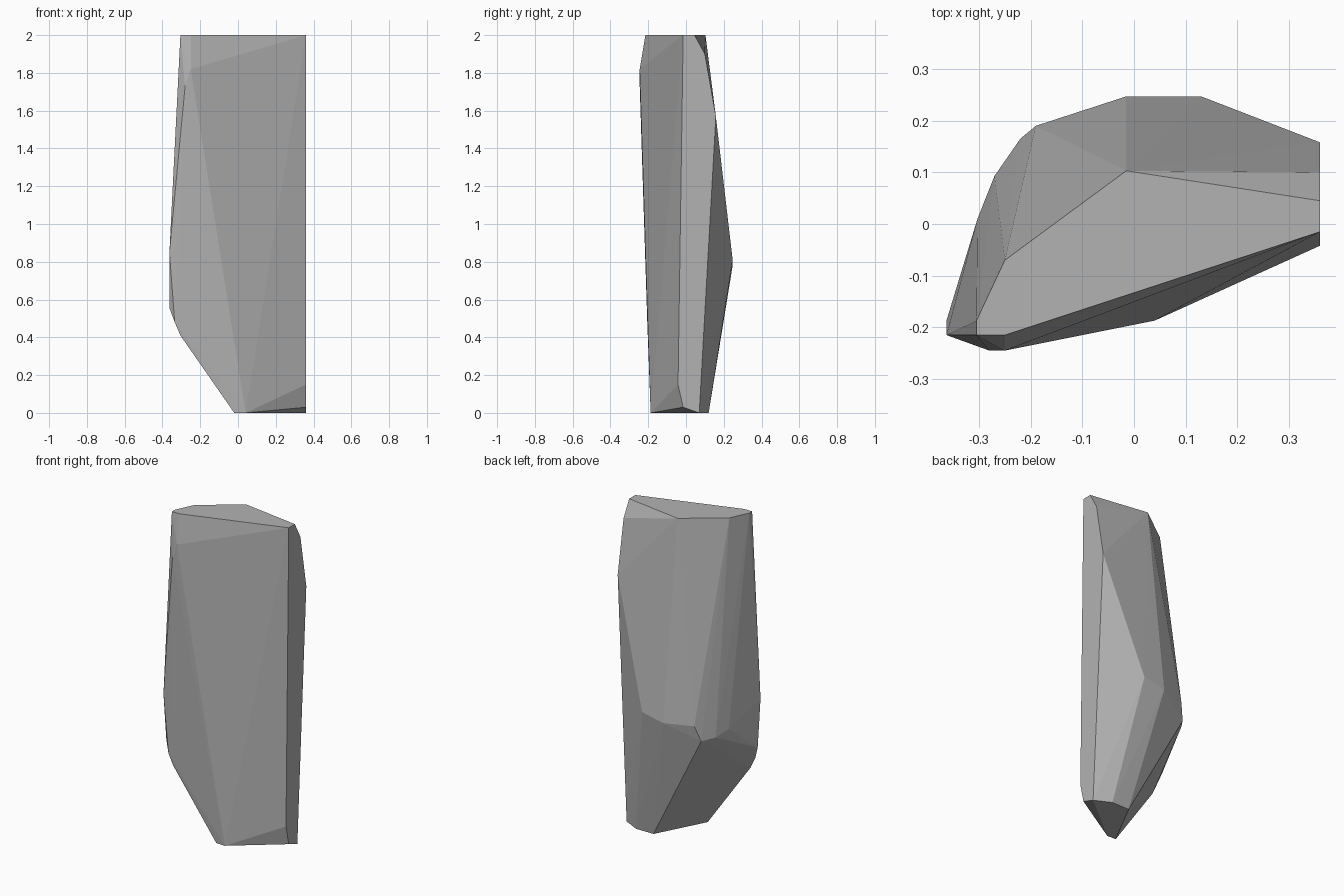
import bpy
import bmesh

default_cube = bpy.data.objects.get("Cube")
if default_cube:
    bpy.data.objects.remove(default_cube, do_unlink=True)


def make_material(name, color):
    material = bpy.data.materials.new(name)
    material.use_nodes = True
    material.diffuse_color = color
    material.node_tree.nodes["Principled BSDF"].inputs["Base Color"].default_value = color
    return material


def make_chiselled_rock(name, corner_groups, material):
    """Wrap the corner groups in a tight faceted skin, with flat facets kept whole."""
    bm = bmesh.new()
    for corners in corner_groups:
        for corner in corners:
            bm.verts.new(corner)
    hull = bmesh.ops.convex_hull(bm, input=bm.verts[:], use_existing_faces=False)
    leftovers = {v for v in hull["geom_interior"] + hull["geom_unused"]
                 if isinstance(v, bmesh.types.BMVert)}
    bmesh.ops.delete(bm, geom=list(leftovers), context="VERTS")
    bmesh.ops.dissolve_limit(bm, angle_limit=0.005, verts=bm.verts[:], edges=bm.edges[:])
    bmesh.ops.recalc_face_normals(bm, faces=bm.faces[:])

    mesh = bpy.data.meshes.new(name)
    bm.to_mesh(mesh)
    bm.free()
    mesh.materials.append(material)
    rock = bpy.data.objects.new(name, mesh)
    bpy.context.collection.objects.link(rock)
    return rock


def at_height(z, outline):
    return [(x, y, z) for x, y in outline]


def at_side(x, outline):
    return [(x, y, z) for y, z in outline]


# Flat top and narrow foot
flat_top = at_height(2, [(0.36, -0.015), (0.36, 0.045), (-0.015, 0.103),
                         (-0.25, -0.07), (-0.305, -0.187), (-0.305, -0.215),
                         (-0.25, -0.215)])
foot = at_height(0, [(0.36, 0.07), (0.26, 0.12), (0.14, 0.12),
                     (-0.02, -0.185), (0.04, -0.187)])

# Straight cut along the right side
cut_side = at_side(0.36, [(0.1, 1.9), (0.158, 1.57), (-0.015, 0.03), (-0.042, 0.15)])

# Bulging ridge around the back
back_ridge = [(0.13, 0.247, 0.81), (-0.015, 0.247, 0.78), (-0.19, 0.19, 0.785),
              (-0.22, 0.165, 0.69), (-0.27, 0.093, 0.7), (-0.303, 0.01, 0.73)]

# Pointed edge on the left and the lip at the front
left_edge = [(-0.363, -0.187, 0.555), (-0.363, -0.215, 0.85),
             (-0.335, -0.205, 0.48), (-0.305, -0.2, 0.41)]
front_lip = [(-0.25, -0.245, 1.82), (-0.28, -0.245, 1.73)]

stone_grey = make_material("stone grey", (0.45, 0.45, 0.45, 1))
make_chiselled_rock("rock_shard",
                    [flat_top, foot, cut_side, back_ridge, left_edge, front_lip],
                    stone_grey)
